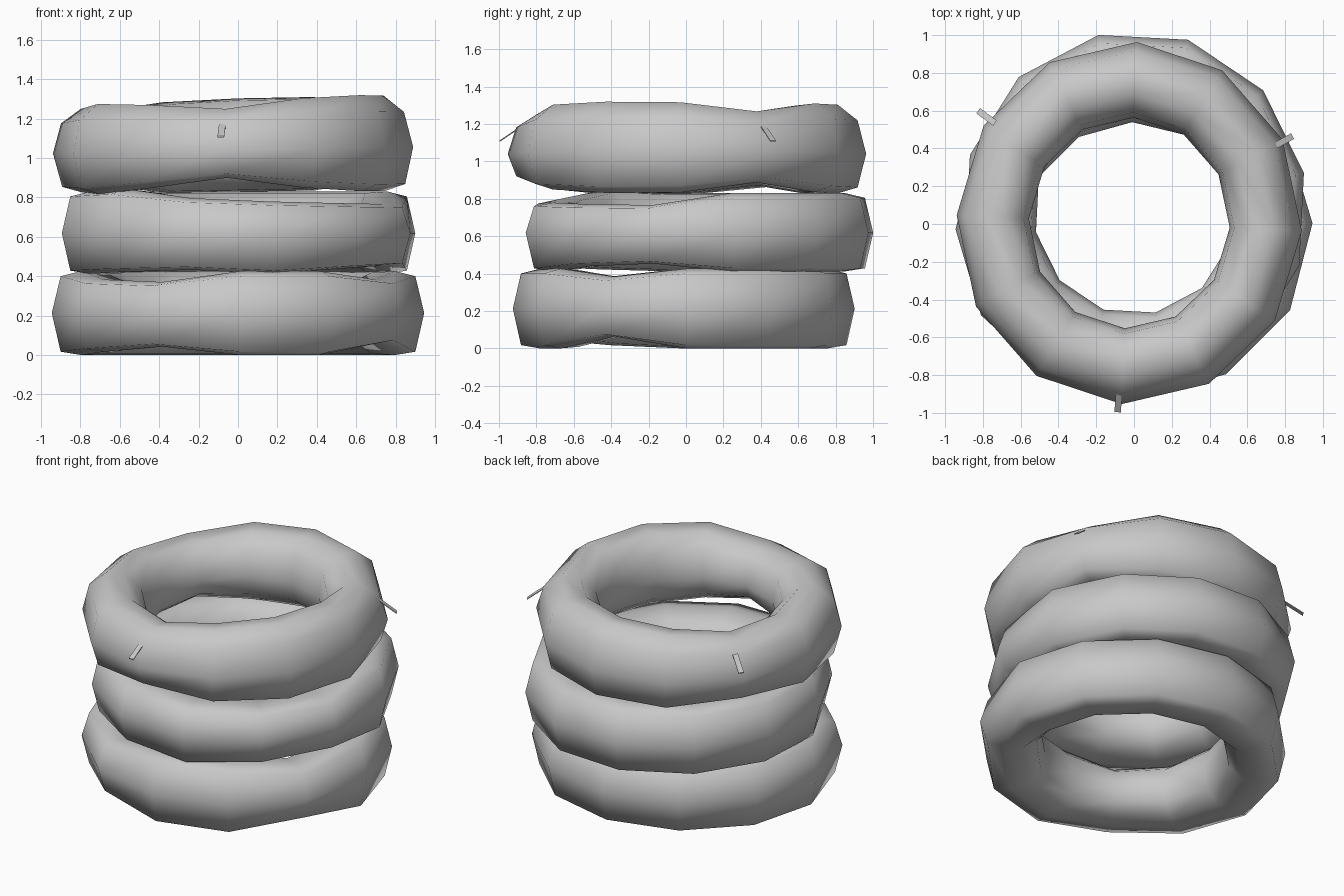
import bpy, bmesh, math
from mathutils import Vector, Matrix

cube = bpy.data.objects.get("Cube")
if cube:
    bpy.data.objects.remove(cube)

grey = bpy.data.materials.new("worn_grey")
grey.use_nodes = True
colour = (0.58, 0.58, 0.58, 1)
grey.diffuse_color = colour
grey.node_tree.nodes["Principled BSDF"].inputs["Base Color"].default_value = colour

SEGMENTS = 12
CORE = 0.735


def finish(name, bm, smooth):
    bmesh.ops.recalc_face_normals(bm, faces=bm.faces)
    mesh = bpy.data.meshes.new(name)
    bm.to_mesh(mesh)
    bm.free()
    mesh.materials.append(grey)
    for poly in mesh.polygons:
        poly.use_smooth = smooth
    obj = bpy.data.objects.new(name, mesh)
    bpy.context.collection.objects.link(obj)
    return obj


def tyre(name, centre, up, down, turn, stretch, shoulder, belly, inner, dents, tilt=0):
    """Ring of sections; dents maps a segment to its top and bottom height factors."""
    # Section from outer edge over the top to the inner edge and back underneath:
    # radial offset, height fraction
    section = [(0.21, 0), (0.165, shoulder), (0.06, 1), (-0.06, 0.96),
               (inner * 0.85, 0.6), (inner, 0), (inner * 0.85, -0.6),
               (-0.06, -0.96), (0.06, -1), (0.165, -belly)]
    bm = bmesh.new()
    rings = []
    for i in range(SEGMENTS):
        a = math.radians(turn + i * 360 / SEGMENTS)
        top, bottom = dents.get(i, (1, 1))
        ring = []
        for r, h in section:
            z = h * (up * top if h > 0 else down * bottom)
            ring.append(bm.verts.new(((CORE + r) * math.cos(a) * stretch[0],
                                      (CORE + r) * math.sin(a) * stretch[1], z)))
        rings.append(ring)
    n = len(section)
    for i in range(SEGMENTS):
        p, q = rings[i], rings[(i + 1) % SEGMENTS]
        for j in range(n):
            k = (j + 1) % n
            bm.faces.new((p[j], q[j], q[k], p[k]))
    bm.transform(Matrix.Translation(centre) @ Matrix.Rotation(tilt, 4, "Y"))
    return finish(name, bm, True)


# Three stacked tyres
tyre("bottom_tyre", (0, -0.012, 0.213), 0.213, 0.213, 1, (1, 0.967), 0.88, 0.92, -0.165,
     {7: (0.8, 0.92), 8: (0.74, 0.8), 11: (0.8, 0.7)})
tyre("middle_tyre", (0.003, 0.072, 0.618), 0.212, 0.206, 12, (0.97, 1.005), 0.88, 0.92, -0.185,
     {7: (1.06, 0.95), 8: (0.84, 0.9), 9: (0.76, 1), 10: (0.72, 0.87), 11: (0.7, 0.8)})
tyre("top_tyre", (-0.025, 0.005, 1.04), 0.262, 0.212, -2.5, (0.968, 1.015), 0.68, 0.85, -0.185,
     {0: (1, 1.04), 1: (0.82, 0.78), 4: (0.95, 1), 5: (0.8, 0.78), 6: (0.85, 0.95),
      7: (0.94, 1), 8: (0.9, 0.87), 9: (0.8, 0.66), 10: (0.98, 0.93),
      11: (1.02, 1.04)}, -0.018)


def tag(name, angle, inner, outer):
    """Small sloping strip sticking out of the top tyre."""
    a = math.radians(angle)
    out = Vector((math.cos(a), math.sin(a), 0))
    side = Vector((-out.y, out.x, 0)) * 0.017
    top = out * inner + Vector((0, 0, 1.18))
    tip = out * outer + Vector((0, 0, 1.105))
    lift = Vector((0, 0, 0.006))
    bm = bmesh.new()
    lower = [bm.verts.new(v) for v in (top - side, top + side, tip + side, tip - side)]
    upper = [bm.verts.new(v.co + lift) for v in lower]
    bm.faces.new(lower)
    bm.faces.new(upper)
    for i in range(4):
        j = (i + 1) % 4
        bm.faces.new((lower[i], lower[j], upper[j], upper[i]))
    return finish(name, bm, False)


# Strips on the outside of the top tyre
tag("front_strip", -95, 0.89, 1.0)
tag("left_strip", 29, 0.86, 0.96)
tag("right_strip", 144, 0.91, 1.02)
